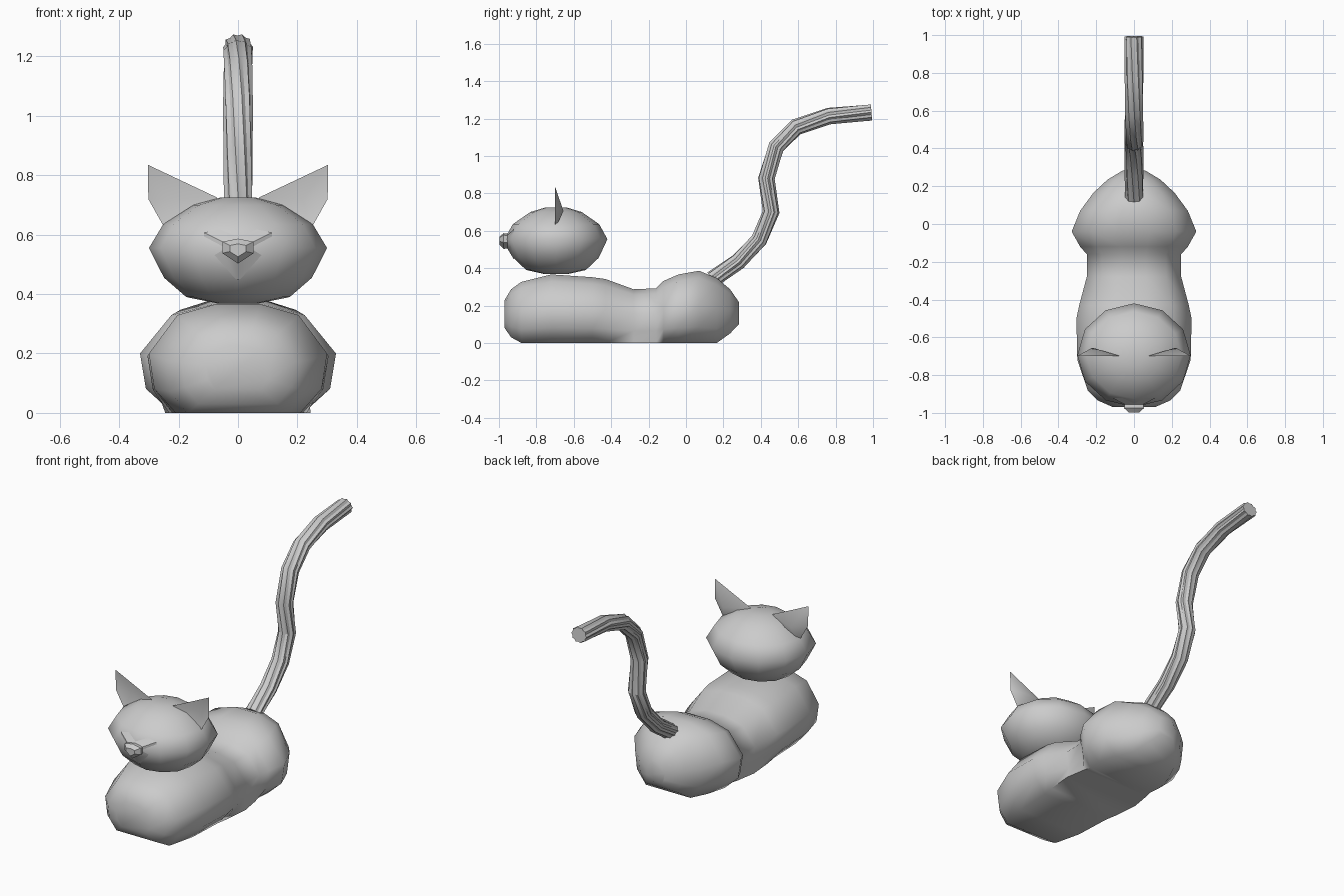
import bpy, bmesh, math
from mathutils import Vector

if "Cube" in bpy.data.objects:
    bpy.data.objects.remove(bpy.data.objects["Cube"], do_unlink=True)

grey = bpy.data.materials.new("soft grey")
grey.use_nodes = True
GREY = (0.6, 0.6, 0.6, 1)
grey.diffuse_color = GREY
grey.node_tree.nodes["Principled BSDF"].inputs["Base Color"].default_value = GREY


def finish(name, bm, angle):
    bmesh.ops.recalc_face_normals(bm, faces=bm.faces)
    mesh = bpy.data.meshes.new(name)
    bm.to_mesh(mesh)
    bm.free()
    mesh.materials.append(grey)
    obj = bpy.data.objects.new(name, mesh)
    bpy.context.collection.objects.link(obj)
    bpy.ops.object.select_all(action="DESELECT")
    obj.select_set(True)
    bpy.context.view_layer.objects.active = obj
    bpy.ops.object.shade_smooth_by_angle(angle=math.radians(angle))
    return obj


def loft(name, rings, angle=60):
    """Skin a list of point rings and cap both ends."""
    bm = bmesh.new()
    rows = [[bm.verts.new(p) for p in ring] for ring in rings]
    n = len(rows[0])
    for a, b in zip(rows, rows[1:]):
        for i in range(n):
            j = (i + 1) % n
            bm.faces.new((a[i], a[j], b[j], b[i]))
    bm.faces.new(rows[0])
    bm.faces.new(rows[-1])
    return finish(name, bm, angle)


# Body: flat-bottomed cross-sections along y (y, half width, bottom, top, foot width)
stations = [
    (-0.97, 0.11, 0.08, 0.23, 0.7), (-0.935, 0.19, 0.03, 0.29, 0.7),
    (-0.88, 0.245, 0, 0.33, 0.7), (-0.72, 0.30, 0, 0.37, 0.7),
    (-0.5, 0.305, 0, 0.355, 0.72), (-0.43, 0.29, 0, 0.345, 0.8),
    (-0.28, 0.25, 0, 0.29, 0.98), (-0.16, 0.25, 0, 0.295, 0.9),
    (-0.12, 0.285, 0, 0.335, 0.75), (-0.04, 0.33, 0, 0.37, 0.67),
    (0.07, 0.285, 0, 0.39, 0.67), (0.165, 0.215, 0, 0.35, 0.67),
    (0.235, 0.14, 0.05, 0.29, 0.7), (0.283, 0.06, 0.1, 0.22, 0.7)]


def body_ring(y, w, low, high, foot):
    half = [(foot, 0), (0.94, 0.22), (1, 0.54), (0.68, 0.89), (0.25, 0.99)]
    pts = half + [(-x, z) for x, z in reversed(half)]
    return [(x * w, y, low + z * (high - low)) for x, z in pts]


loft("body", [body_ring(*s) for s in stations])

# Head: squashed ball, turned about the vertical (radius, height)
profile = [(0.22, 0.368), (0.58, 0.39), (0.83, 0.455), (1, 0.555),
           (0.84, 0.635), (0.5, 0.7), (0.2, 0.725)]
SIDES = 12
loft("head", [[(0.3 * r * math.cos(math.tau * i / SIDES),
                -0.695 + 0.275 * r * math.sin(math.tau * i / SIDES), z)
               for i in range(SIDES)] for r, z in profile])

# Nose: six-sided plug flaring back into the face
outline = [(0, 0.035), (0.05, 0.025), (0.05, -0.012),
           (0, -0.045), (-0.05, -0.012), (-0.05, 0.025)]
nose_steps = [(2.3, -0.92), (1.0, -0.955), (1.05, -0.975), (0.55, -0.997)]
loft("nose", [[(x * s, y, 0.55 + z * s) for x, z in outline]
              for s, y in nose_steps], 40)

# Ears: thin wedges with a hollowed front and a rounded back
for side, label in ((1, "left"), (-1, "right")):
    bm = bmesh.new()
    rim = [(0.303, 0.835), (0.302, 0.72), (0.24, 0.61), (0.1, 0.66), (0.07, 0.725)]
    edge = [bm.verts.new((side * x, -0.70, z)) for x, z in rim]
    front = bm.verts.new((side * 0.22, -0.675, 0.72))
    back = bm.verts.new((side * 0.22, -0.655, 0.705))
    for i in range(len(edge)):
        pair = (edge[i], edge[(i + 1) % len(edge)])
        bm.faces.new((*pair, front))
        bm.faces.new((*pair, back))
    finish(label + "_ear", bm, 60)

# Tail: fluted, slowly twisting tube following a curved path (y, z)
path = [Vector((0, y, z)) for y, z in (
    (0.14, 0.34), (0.28, 0.435), (0.39, 0.55), (0.455, 0.70), (0.43, 0.88),
    (0.483, 1.05), (0.59, 1.155), (0.765, 1.213), (0.992, 1.232))]
FLUTES = 20
rings = []
for k, p in enumerate(path):
    ahead = path[min(k + 1, len(path) - 1)] - path[max(k - 1, 0)]
    ahead.normalize()
    across = Vector((1, 0, 0))
    up = across.cross(ahead)
    ring = []
    for i in range(FLUTES):
        a = math.tau * i / FLUTES + 0.2 * k
        r = 0.05 if i % 2 else 0.043
        ring.append(p + r * (math.cos(a) * across + 0.9 * math.sin(a) * up))
    rings.append(ring)
loft("tail", rings, 30)
